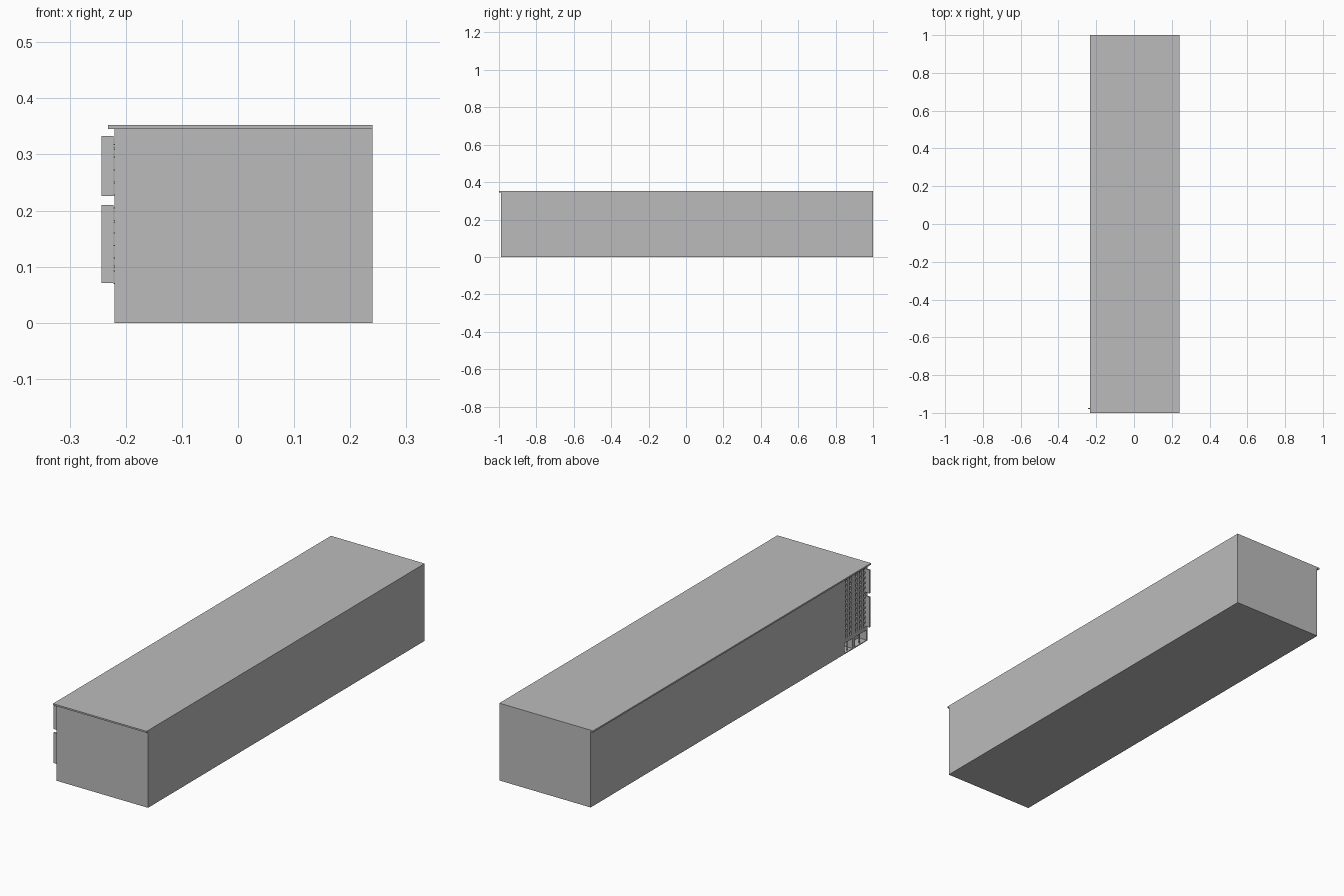
import bpy, bmesh
from mathutils import Matrix, Vector

if "Cube" in bpy.data.objects:
    bpy.data.objects.remove(bpy.data.objects["Cube"])

grey = bpy.data.materials.new("concrete_grey")
grey.diffuse_color = (0.5, 0.5, 0.5, 1)
grey.use_nodes = True
grey.node_tree.nodes["Principled BSDF"].inputs["Base Color"].default_value = grey.diffuse_color


def boxes(name, specs):
    """One object made of boxes given as (low corner, high corner)."""
    bm = bmesh.new()
    for lo, hi in specs:
        lo, hi = Vector(lo), Vector(hi)
        m = Matrix.Translation((lo + hi) / 2) @ Matrix.Diagonal((*(hi - lo), 1))
        bmesh.ops.create_cube(bm, size=1, matrix=m)
    me = bpy.data.meshes.new(name)
    bm.to_mesh(me)
    bm.free()
    me.materials.append(grey)
    ob = bpy.data.objects.new(name, me)
    bpy.context.collection.objects.link(ob)
    return ob


WALL = -0.22  # street wall position

# Main block and the roof overhanging the street side and the front
block = boxes("building_block", [((WALL, -0.99, 0), (0.24, 1, 0.345))])
boxes("roof_slab", [((-0.232, -1, 0.345), (0.24, 1, 0.352))])

# Window recesses in columns and rows, above two shop openings
columns = (-0.841, -0.870, -0.913, -0.942, -0.970)
rows = [0.078 + 0.0225 * i for i in range(12)]
holes = [((WALL - 0.02, y - 0.007, z - 0.007), (WALL + 0.008, y + 0.007, z + 0.007))
         for y in columns for z in rows]
shops = [(-0.884, -0.826), (-0.984, -0.902)]
holes += [((WALL - 0.02, a, 0.004), (WALL + 0.04, b, 0.05)) for a, b in shops]
cutter = boxes("opening_cutter", holes)
cutter.hide_render = True
cutter.hide_viewport = True
cut = block.modifiers.new("openings", 'BOOLEAN')
cut.operation = 'DIFFERENCE'
cut.solver = 'EXACT'
cut.object = cutter

# Thin sills under the windows
boxes("window_sills", [((WALL - 0.002, y - 0.008, z - 0.009), (WALL + 0.002, y + 0.008, z - 0.007))
                       for y in columns for z in rows])

# Shop door mullions
boxes("shop_mullions", [((WALL + 0.006, (a + b) / 2 - 0.002, 0.004),
                         (WALL + 0.010, (a + b) / 2 + 0.002, 0.05)) for a, b in shops])

# Two blank blade signs projecting over the street
boxes("blade_signs", [((-0.243, -0.980, lo), (WALL - 0.002, -0.974, hi))
                      for lo, hi in ((0.071, 0.21), (0.226, 0.333))])
# Brackets holding the signs to the wall
boxes("sign_brackets", [((WALL - 0.003, -0.979, z - 0.002), (WALL + 0.002, -0.975, z + 0.002))
                        for z in (0.1, 0.18, 0.25, 0.31)])
